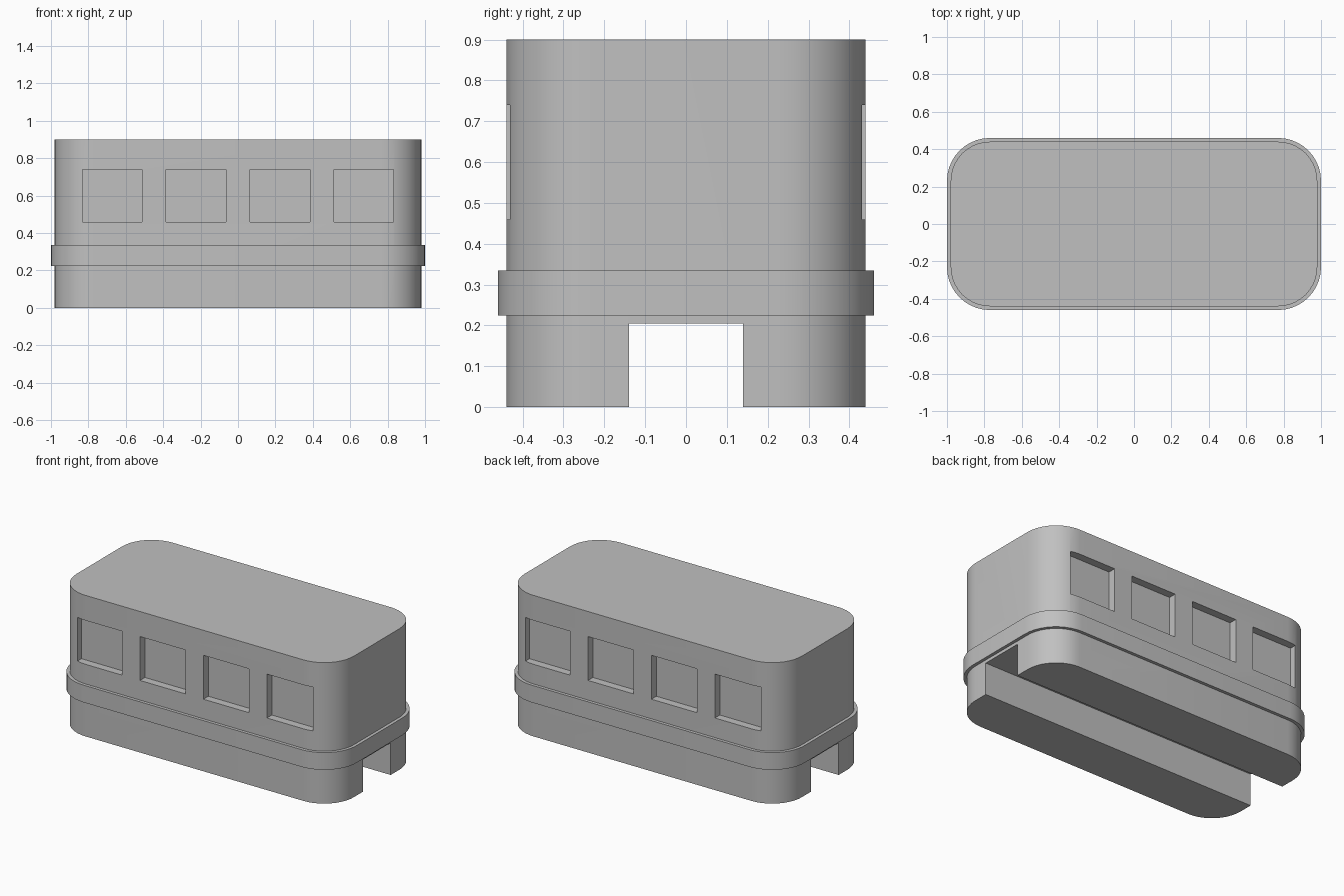
import bpy
import bmesh
import math
from mathutils import Matrix, Vector

if "Cube" in bpy.data.objects:
    bpy.data.objects.remove(bpy.data.objects["Cube"], do_unlink=True)

HALF_X, HALF_Y, RADIUS, HEIGHT = 0.98, 0.44, 0.21, 0.9
RIM = 0.02

grey = bpy.data.materials.new("plain_grey")
grey.use_nodes = True
colour = (0.53, 0.53, 0.53, 1)
grey.diffuse_color = colour
grey.node_tree.nodes["Principled BSDF"].inputs["Base Color"].default_value = colour


def make_object(name, bm):
    bmesh.ops.recalc_face_normals(bm, faces=bm.faces)
    mesh = bpy.data.meshes.new(name)
    bm.to_mesh(mesh)
    bm.free()
    mesh.materials.append(grey)
    obj = bpy.data.objects.new(name, mesh)
    bpy.context.collection.objects.link(obj)
    return obj


def select_only(obj):
    bpy.ops.object.select_all(action='DESELECT')
    obj.select_set(True)
    bpy.context.view_layer.objects.active = obj


def rounded_loop(bm, offset, z, steps=10):
    """Rounded rectangle outline, grown outwards by offset."""
    verts = []
    for quarter, (sx, sy) in enumerate([(1, 1), (-1, 1), (-1, -1), (1, -1)]):
        for i in range(steps + 1):
            a = (quarter + i / steps) * math.pi / 2
            r = RADIUS + offset
            verts.append(bm.verts.new((sx * (HALF_X - RADIUS) + r * math.cos(a),
                                       sy * (HALF_Y - RADIUS) + r * math.sin(a), z)))
    return verts


def bridge(bm, lower, upper):
    n = len(lower)
    for i in range(n):
        j = (i + 1) % n
        bm.faces.new((lower[i], lower[j], upper[j], upper[i]))


def add_box(bm, centre, size):
    bmesh.ops.create_cube(bm, size=1, matrix=Matrix.Translation(Vector(centre))
                          @ Matrix.Diagonal((*size, 1)))


# Body: rounded block
bm = bmesh.new()
bottom, top = rounded_loop(bm, 0, 0), rounded_loop(bm, 0, HEIGHT)
bridge(bm, bottom, top)
bm.faces.new(bottom)
bm.faces.new(top)
body = make_object("carriage_body", bm)

# Cutter: window recesses on both sides and the channel underneath
bm = bmesh.new()
for side in (-1, 1):
    for x in (-0.672, -0.224, 0.224, 0.672):
        add_box(bm, (x, side * (HALF_Y + 0.05), 0.6), (0.32, 0.2, 0.28))
add_box(bm, (0, 0, 0.0525), (3, 0.28, 0.305))
cutter = make_object("window_and_channel_cutter", bm)
cutter.hide_render = True

cut = body.modifiers.new("recesses", 'BOOLEAN')
cut.operation = 'DIFFERENCE'
cut.solver = 'EXACT'
cut.object = cutter
select_only(body)
bpy.ops.object.modifier_apply(modifier=cut.name)
bpy.data.objects.remove(cutter, do_unlink=True)

# Belt: raised ring around the body
bm = bmesh.new()
loops = [rounded_loop(bm, offset, z) for offset, z in
         [(-0.005, 0.225), (RIM, 0.225), (RIM, 0.335), (-0.005, 0.335)]]
for i in range(4):
    bridge(bm, loops[i], loops[(i + 1) % 4])
belt = make_object("belt_rim", bm)

for obj in (body, belt):
    select_only(obj)
    bpy.ops.object.shade_smooth_by_angle(angle=math.radians(30))
